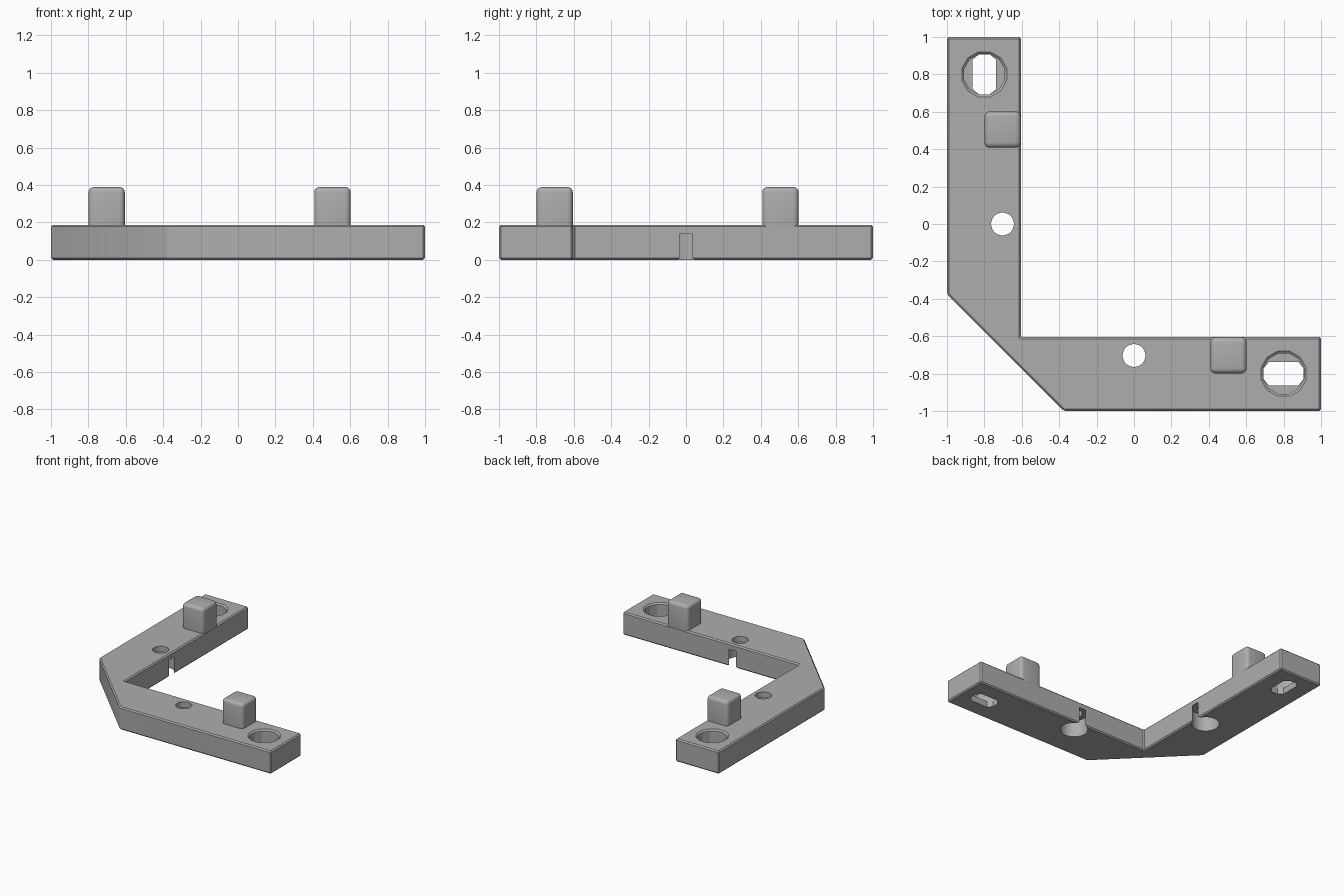
import bpy, bmesh, math
from mathutils import Vector

if "Cube" in bpy.data.objects:
    bpy.data.objects.remove(bpy.data.objects["Cube"], do_unlink=True)

HEIGHT = 0.187
WALL = -0.604   # inner wall position of both arms

grey = bpy.data.materials.new("mid grey plastic")
grey.use_nodes = True
COLOUR = (0.42, 0.42, 0.42, 1)
grey.diffuse_color = COLOUR
grey.node_tree.nodes["Principled BSDF"].inputs["Base Color"].default_value = COLOUR


def mesh_object(name, bm):
    bmesh.ops.recalc_face_normals(bm, faces=bm.faces)
    mesh = bpy.data.meshes.new(name)
    bm.to_mesh(mesh)
    bm.free()
    mesh.materials.append(grey)
    obj = bpy.data.objects.new(name, mesh)
    bpy.context.collection.objects.link(obj)
    return obj


def loft(name, lower, upper, z0, z1):
    """Solid between two outlines with equal point counts."""
    bm = bmesh.new()
    a = [bm.verts.new((x, y, z0)) for x, y in lower]
    b = [bm.verts.new((x, y, z1)) for x, y in upper]
    bm.faces.new(a)
    bm.faces.new(b)
    for i in range(len(a)):
        j = (i + 1) % len(a)
        bm.faces.new((a[i], a[j], b[j], b[i]))
    return mesh_object(name, bm)


def ring(centre, radius, sides):
    return [(centre[0] + radius * math.cos(math.tau * (i + 0.5) / sides),
             centre[1] + radius * math.sin(math.tau * (i + 0.5) / sides))
            for i in range(sides)]


def clamp_ring(centre, radius, half, axis):
    """Twelve-sided outline flattened along one axis."""
    points = []
    for p in ring((0, 0), radius, 12):
        q = list(p)
        q[axis] = max(-half, min(half, q[axis]))
        points.append((centre[0] + q[0], centre[1] + q[1]))
    return points


def apply_modifiers(obj):
    bpy.context.view_layer.objects.active = obj
    for mod in list(obj.modifiers):
        bpy.ops.object.modifier_apply(modifier=mod.name)


def bevel(obj, width, segments):
    mod = obj.modifiers.new("bevel", 'BEVEL')
    mod.width, mod.segments = width, segments
    mod.limit_method = 'ANGLE'
    apply_modifiers(obj)


def cut(obj, cutter):
    mod = obj.modifiers.new("cut", 'BOOLEAN')
    mod.operation, mod.solver, mod.object = 'DIFFERENCE', 'EXACT', cutter
    apply_modifiers(obj)
    bpy.data.objects.remove(cutter, do_unlink=True)


def smooth(obj, angle):
    bpy.ops.object.select_all(action='DESELECT')
    obj.select_set(True)
    bpy.context.view_layer.objects.active = obj
    bpy.ops.object.shade_smooth_by_angle(angle=math.radians(angle))


# Corner bracket with a clipped outer corner
outline = [(-0.375, -1), (1, -1), (1, WALL), (WALL, WALL),
           (WALL, 1), (-1, 1), (-1, -0.375)]
bracket = loft("corner_bracket", outline, outline, 0, HEIGHT)
bevel(bracket, 0.01, 1)

# Both arms carry the same features, mirrored across the diagonal
for arm, axis in (("back", 0), ("side", 1)):
    def place(along, across):
        return (across, along) if axis == 0 else (along, across)

    # Screw recess with a chamfered rim and a slotted floor
    c = place(0.8, -0.8)
    cut(bracket, loft("recess", ring(c, 0.112, 12), ring(c, 0.112, 12), 0.05, 0.3))
    cut(bracket, loft("rim", ring(c, 0.108, 12), ring(c, 0.132, 12),
                      HEIGHT - 0.014, HEIGHT + 0.006))
    cut(bracket, loft("slot", clamp_ring(c, 0.111, 0.063, axis),
                      clamp_ring(c, 0.111, 0.063, axis), -0.1, 0.1))

    # Pin hole with a wide bore underneath that breaks through the inner wall
    c = place(0, -0.703)
    cut(bracket, loft("pin_hole", ring(c, 0.061, 32), ring(c, 0.061, 32), -0.1, 0.3))
    cut(bracket, loft("bore", ring(c, 0.104, 48), ring(c, 0.104, 48), -0.1, 0.14))

    # Upright rounded peg flush with the inner wall
    bm = bmesh.new()
    bmesh.ops.create_cube(bm, size=1)
    bmesh.ops.scale(bm, vec=(0.194, 0.194, 0.289), verts=bm.verts)
    x, y = place(0.505, WALL - 0.098)
    bmesh.ops.translate(bm, vec=Vector((x, y, 0.2445)), verts=bm.verts)
    peg = mesh_object(arm + "_peg", bm)
    bevel(peg, 0.028, 4)
    smooth(peg, 40)

smooth(bracket, 25)
